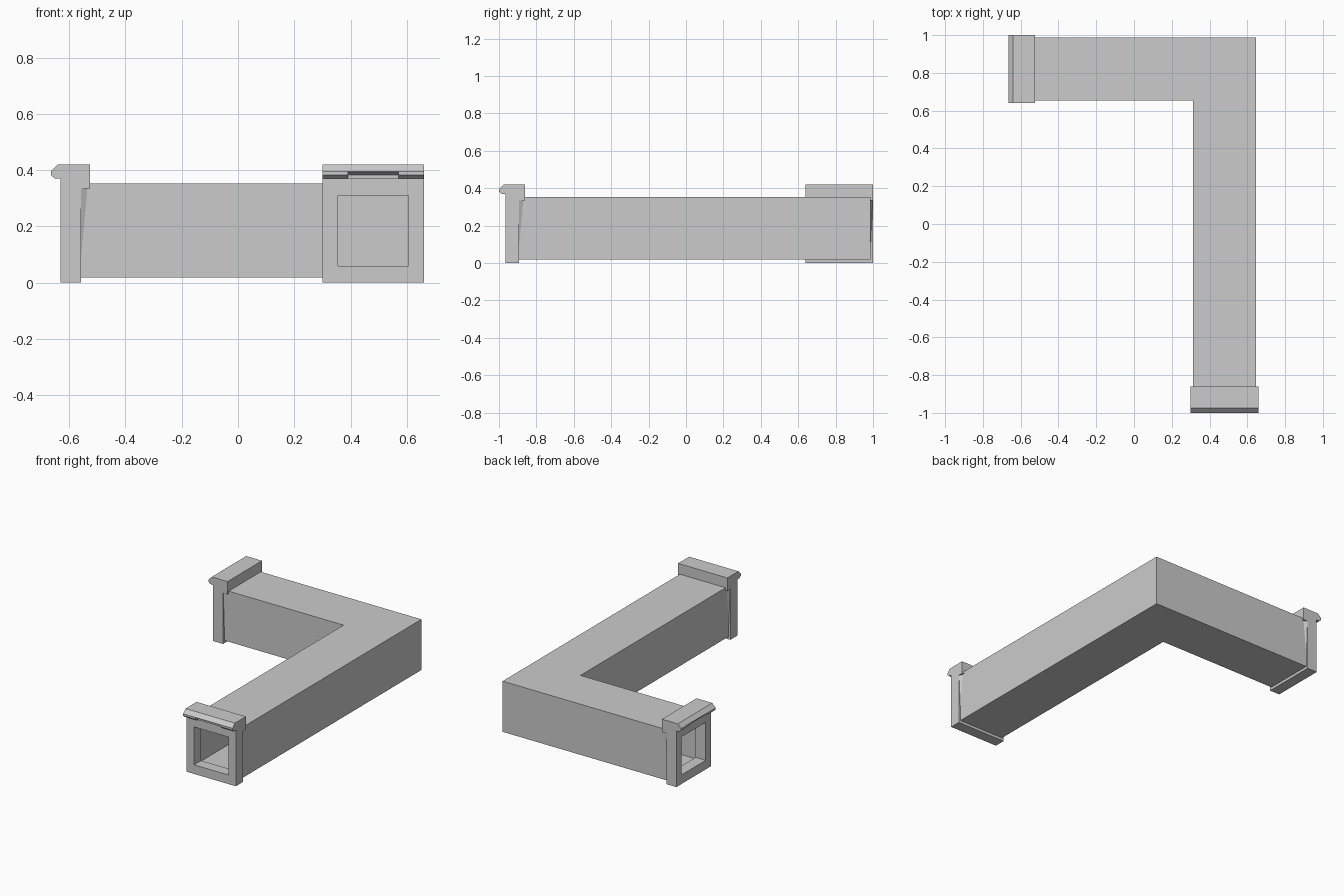
import bpy, bmesh
from mathutils import Vector

if "Cube" in bpy.data.objects:
    bpy.data.objects.remove(bpy.data.objects["Cube"])

grey = bpy.data.materials.new("duct_grey")
grey.use_nodes = True
COLOUR = (0.6, 0.6, 0.6, 1)
grey.diffuse_color = COLOUR
grey.node_tree.nodes["Principled BSDF"].inputs["Base Color"].default_value = COLOUR

CX, CY, CZ = 0.48, 0.82, 0.185      # duct centre lines
OUTER, INNER, OPENING, RIM = 0.167, 0.147, 0.125, 0.18


def make(name, bm):
    bmesh.ops.recalc_face_normals(bm, faces=bm.faces)
    mesh = bpy.data.meshes.new(name)
    bm.to_mesh(mesh)
    bm.free()
    mesh.materials.append(grey)
    obj = bpy.data.objects.new(name, mesh)
    bpy.context.collection.objects.link(obj)
    return obj


# Each end uses (outward distance, sideways distance, height)
def front_end(o, s, z):
    return Vector((CX + s, -1 + o, z))


def side_end(o, s, z):
    return Vector((-0.665 + o, CY + s, z))


def prism(name, place, profile, half):
    bm = bmesh.new()
    a = [bm.verts.new(place(o, -half, z)) for o, z in profile]
    b = [bm.verts.new(place(o, half, z)) for o, z in profile]
    bm.faces.new(a)
    bm.faces.new(b[::-1])
    for i in range(len(a)):
        j = (i + 1) % len(a)
        bm.faces.new((a[i], a[j], b[j], b[i]))
    return make(name, bm)


def cut(obj, cutter):
    mod = obj.modifiers.new("cut", "BOOLEAN")
    mod.operation = "DIFFERENCE"
    mod.solver = "EXACT"
    mod.object = cutter
    bpy.context.view_layer.objects.active = obj
    bpy.ops.object.modifier_apply(modifier=mod.name)
    bpy.data.objects.remove(cutter)


# Hollow mitred duct: square rings at both ends and the corner
bm = bmesh.new()
shells = []
for r in (OUTER, INNER):
    rings = []
    for station in ("front", "corner", "side"):
        ring = []
        for u, v in ((-r, -r), (r, -r), (r, r), (-r, r)):
            x = -0.60 if station == "side" else CX + u
            y = -0.93 if station == "front" else CY + u
            ring.append(bm.verts.new((x, y, CZ + v)))
        rings.append(ring)
    shells.append(rings)
    for a, b in zip(rings, rings[1:]):
        for i in range(4):
            j = (i + 1) % 4
            bm.faces.new((a[i], a[j], b[j], b[i]))
for end in (0, 2):
    a, b = shells[0][end], shells[1][end]
    for i in range(4):
        j = (i + 1) % 4
        bm.faces.new((a[i], a[j], b[j], b[i]))
make("duct_body", bm)

# End collars with hooked lip, square opening, finger notch and side gussets
COLLAR = [(0.0, 0.395), (0.025, 0.42), (0.14, 0.42), (0.14, 0.335), (0.108, 0.335),
          (0.108, 0), (0.035, 0), (0.035, 0.37), (0.015, 0.37), (0.0, 0.382)]
HOLE = [(-0.1, CZ - OPENING), (0.2, CZ - OPENING), (0.2, CZ + OPENING), (-0.1, CZ + OPENING)]
NOTCH = [(-0.02, 0.36), (0.024, 0.36), (0.024, 0.383), (0.008, 0.393), (-0.02, 0.393)]

for label, place in (("front", front_end), ("side", side_end)):
    collar = prism(label + "_collar", place, COLLAR, RIM)
    cut(collar, prism("hole_cutter", place, HOLE, OPENING))
    cut(collar, prism("notch_cutter", place, NOTCH, 0.09))
    for side, tag in ((-1, "a"), (1, "b")):
        bm = bmesh.new()
        inner = side * (OUTER - 0.002)
        pts = [(0.106, inner, 0.335), (0.106, side * 0.179, 0.335),
               (0.134, inner, 0.335), (0.106, inner, 0.03)]
        v = [bm.verts.new(place(*p)) for p in pts]
        for f in ((0, 1, 2), (0, 1, 3), (1, 2, 3), (0, 2, 3)):
            bm.faces.new([v[i] for i in f])
        make(label + "_gusset_" + tag, bm)
